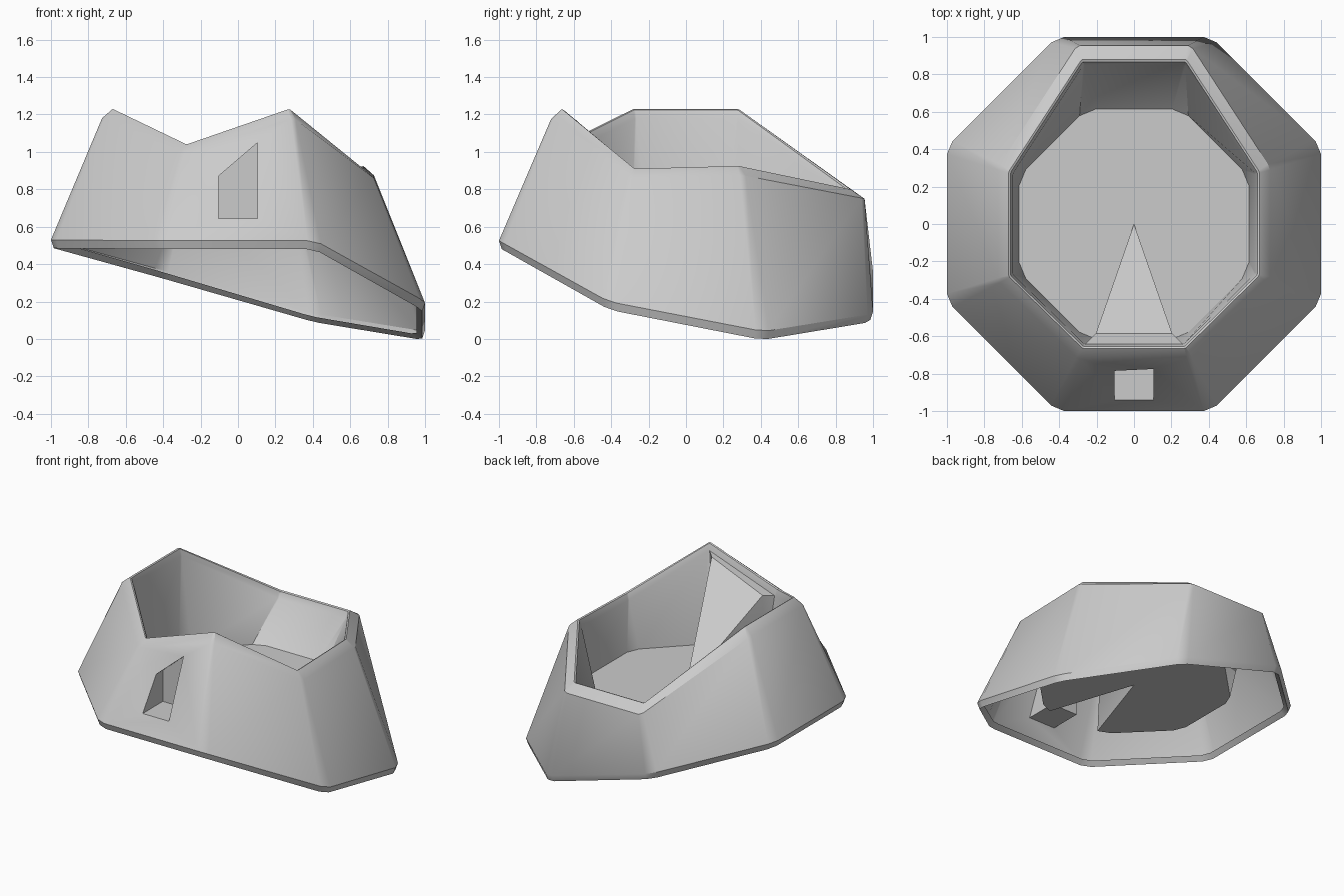
import bpy, bmesh
from mathutils import Vector as V

if "Cube" in bpy.data.objects:
    bpy.data.objects.remove(bpy.data.objects["Cube"])

# corner profiles, counter-clockwise from front right
TOP = [(.275, -.665, 1.23), (.67, -.275, .91), (.67, .28, .925), (.28, .88, .8),
       (-.28, .88, .8), (-.67, .28, 1.23), (-.67, -.28, 1.23), (-.275, -.665, 1.04)]
BASE = [(.414, -1, .48), (1, -.414, .155), (1, .414, -.005), (.414, 1, .09),
        (-.414, 1, .325), (-1, .414, .485), (-1, -.414, .485), (-.414, -1, .48)]
FLOOR_Z = .515


def ring(bm, corners, scale, dz, cut):
    """Octagon ring whose corners are each cut into two points."""
    pts = [V((x * scale, y * scale, z + dz)) for x, y, z in corners]
    out = []
    for i, p in enumerate(pts):
        out.append(bm.verts.new(p.lerp(pts[i - 1], cut)))
        out.append(bm.verts.new(p.lerp(pts[(i + 1) % 8], cut)))
    return out


def finish(bm, name):
    me = bpy.data.meshes.new(name)
    bm.to_mesh(me)
    bm.free()
    ob = bpy.data.objects.new(name, me)
    bpy.context.collection.objects.link(ob)
    bpy.ops.object.select_all(action='DESELECT')
    ob.select_set(True)
    bpy.context.view_layer.objects.active = ob
    bpy.ops.object.shade_smooth_by_angle(angle=.52)
    return ob


bm = bmesh.new()
floor_corners = [(x * .615, y * .615, FLOOR_Z) for x, y, z in BASE]
rings = [ring(bm, floor_corners, 1, 0, .1),      # basin floor edge
         ring(bm, TOP, .965, -.05, .01),         # inner edge of rim
         ring(bm, TOP, .985, -.005, .01),
         ring(bm, TOP, 1, 0, .01),               # rim crest
         ring(bm, TOP, 1.085, -.05, .025),       # shoulder
         ring(bm, BASE, 1, .045, .05),           # widest edge
         ring(bm, BASE, .985, 0, .05),           # bottom lip
         ring(bm, BASE, .955, .03, .05)]

# walls; the front segment (15 -> 0) stays open for the ramp and the niche
for j in range(len(rings) - 1):
    a, b = rings[j], rings[j + 1]
    for i in range(16):
        if i == 15 and j in (0, 4):
            continue
        k = (i + 1) % 16
        bm.faces.new((b[i], b[k], a[k], a[i]))

# basin floor with a triangular opening under the ramp
fl, inner = rings[0], rings[1]
apex = bm.verts.new((0, 0, FLOOR_Z))
bm.faces.new(fl + [apex])

# ramp: upright sides and a sloping top reaching the front rim
rr = bm.verts.new((fl[0].co.x, fl[0].co.y + .03, 1.17))
rl = bm.verts.new((fl[15].co.x, fl[15].co.y + .03, 1.0))
for f in ((apex, rl, rr), (apex, rr, fl[0]), (apex, fl[15], rl),
          (rl, inner[15], inner[0], rr), (rr, inner[0], fl[0]), (rl, fl[15], inner[15])):
    bm.faces.new(f)

# niche in the front wall
outer = [rings[5][15], rings[5][0], rings[4][0], rings[4][15]]
hole = [bm.verts.new(p) for p in ((-.105, -.94, .645), (.105, -.94, .645),
                                  (.105, -.775, 1.05), (-.105, -.785, .87))]
back = [bm.verts.new((v.co.x, -.71, v.co.z)) for v in hole]
for a, b in ((outer, hole), (hole, back)):
    for i in range(4):
        k = (i + 1) % 4
        bm.faces.new((a[i], a[k], b[k], b[i]))
bm.faces.new(back)

finish(bm, "faceted_basin_shell")
